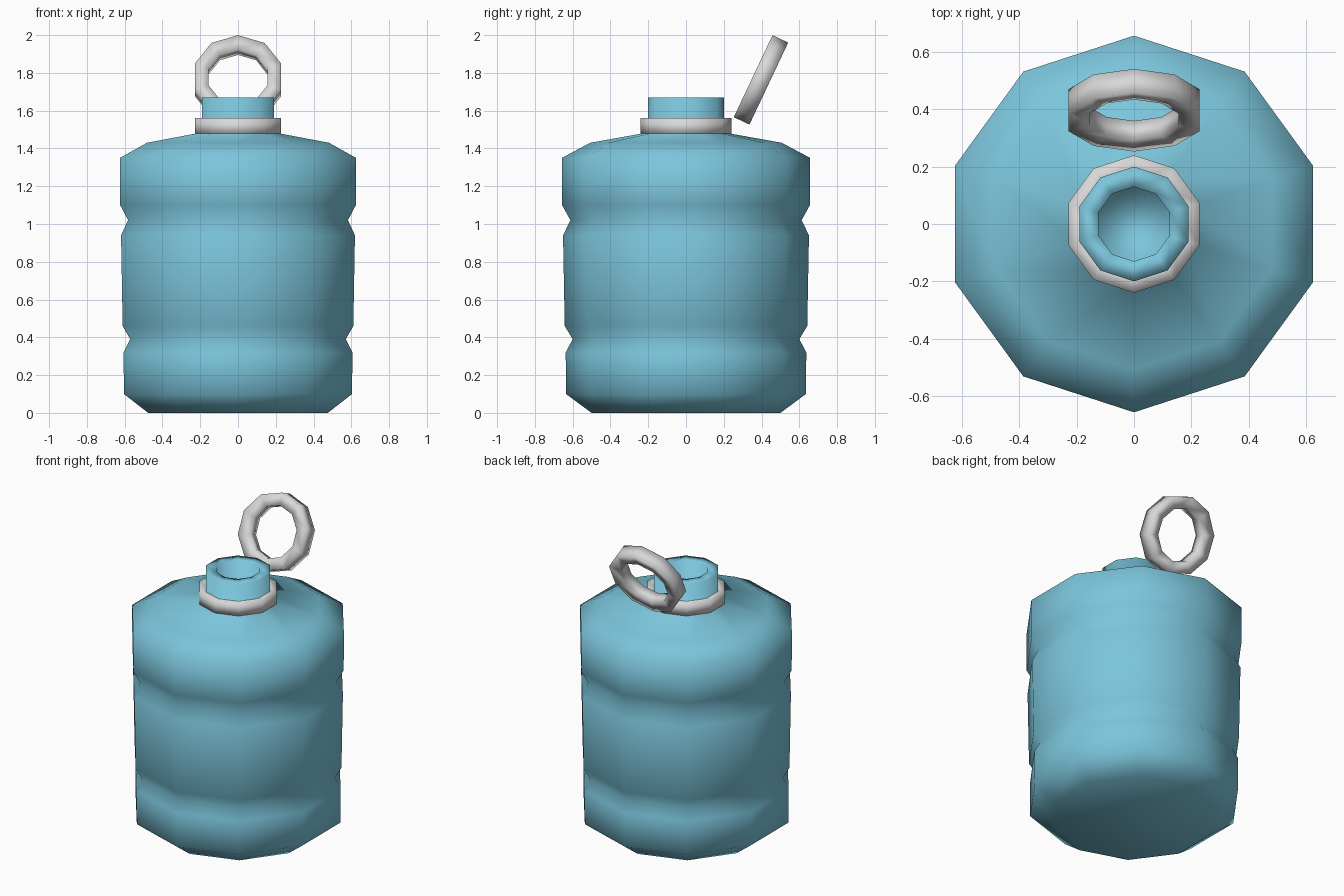
import bpy, bmesh, math

SIDES = 10

cube = bpy.data.objects.get("Cube")
if cube:
    bpy.data.objects.remove(cube, do_unlink=True)


def make_material(name, rgb):
    mat = bpy.data.materials.new(name)
    mat.use_nodes = True
    color = (*rgb, 1.0)
    mat.diffuse_color = color
    bsdf = mat.node_tree.nodes["Principled BSDF"]
    bsdf.inputs["Base Color"].default_value = color
    bsdf.inputs["Roughness"].default_value = 0.6
    return mat


def lathe(name, profile, mat, closed=False):
    """Turn a (radius, height) profile into a ten-sided smooth solid."""
    bm = bmesh.new()
    rings = []
    for r, z in profile:
        angles = [math.pi / 2 + math.tau * i / SIDES for i in range(SIDES)]
        rings.append([bm.verts.new((r * math.cos(a), r * math.sin(a), z)) for a in angles])
    pairs = list(zip(rings, rings[1:]))
    if closed:
        pairs.append((rings[-1], rings[0]))
    else:
        bm.faces.new(rings[0])
        bm.faces.new(rings[-1])
    for low, high in pairs:
        for i in range(SIDES):
            j = (i + 1) % SIDES
            bm.faces.new((low[i], low[j], high[j], high[i]))
    bmesh.ops.recalc_face_normals(bm, faces=bm.faces)
    for face in bm.faces:
        face.smooth = True
    mesh = bpy.data.meshes.new(name)
    bm.to_mesh(mesh)
    bm.free()
    mesh.materials.append(mat)
    obj = bpy.data.objects.new(name, mesh)
    bpy.context.collection.objects.link(obj)
    return obj


blue = make_material("bottle blue", (0.20, 0.56, 0.71))
grey = make_material("light grey", (0.69, 0.69, 0.69))

# Bottle: base, two grooves, shoulder, neck and hollow mouth
lathe("bottle", [
    (0.50, 0.0), (0.635, 0.10), (0.637, 0.32), (0.60, 0.39), (0.642, 0.46),
    (0.651, 0.94), (0.612, 1.02), (0.656, 1.10), (0.657, 1.35), (0.507, 1.43),
    (0.20, 1.485), (0.20, 1.67), (0.13, 1.67), (0.13, 1.48),
], blue)

# Collar around the neck, and the matching carry ring leaning behind it
band = [(0.24, -0.046), (0.24, 0.046), (0.163, 0.036), (0.163, -0.036)]
collar = lathe("neck_collar", band, grey, closed=True)
collar.location = (0, 0, 1.515)
ring = lathe("carry_ring", band, grey, closed=True)
ring.location = (0, 0.397, 1.763)
ring.rotation_euler.x = math.radians(64.7)
